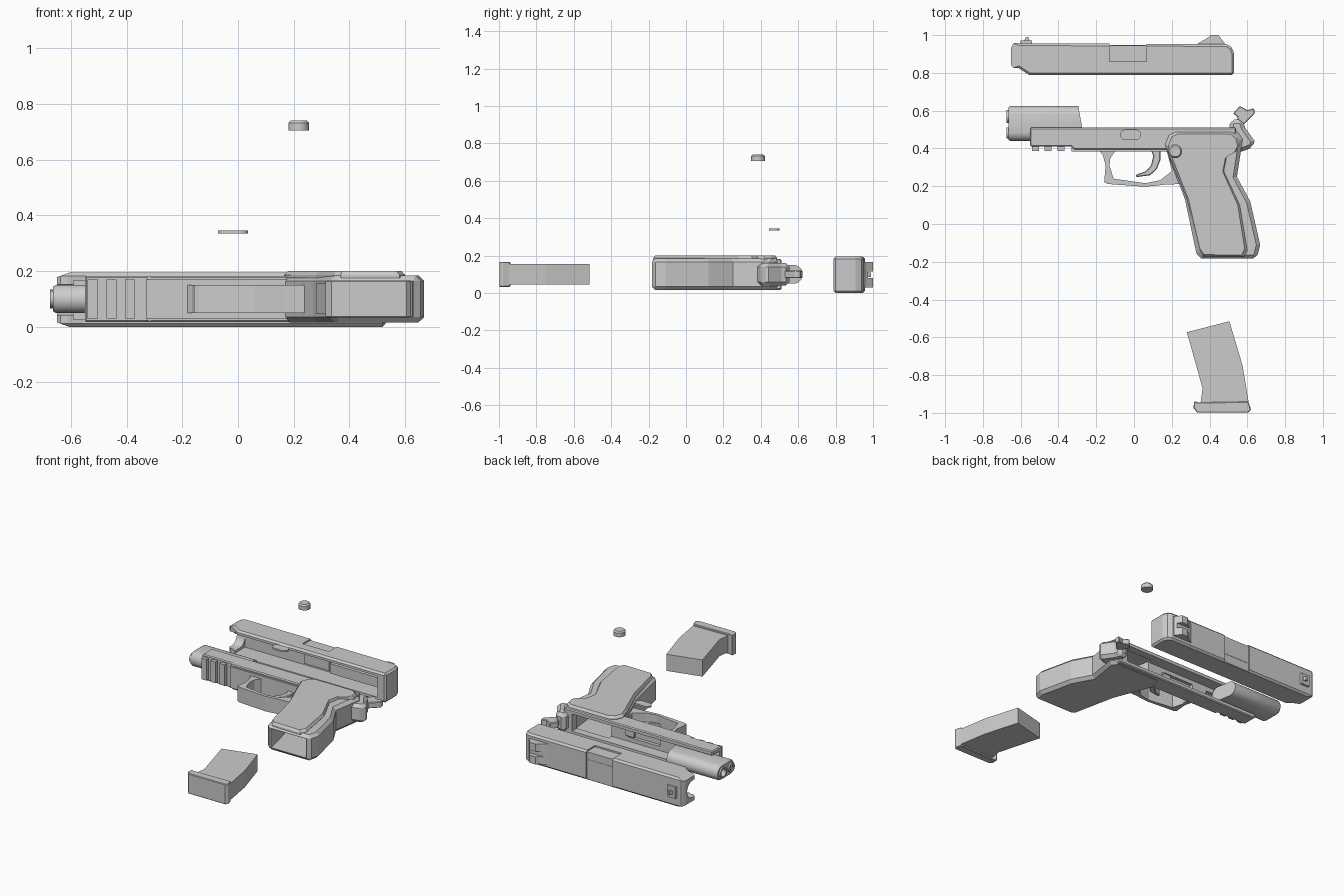
import bpy, bmesh, math

AX = {'z': lambda a, b, c: (a, b, c), 'y': lambda a, b, c: (a, c, b), 'x': lambda a, b, c: (c, a, b)}


def apply_mod(ob, kind, **props):
    m = ob.modifiers.new('m', kind)
    for k, v in props.items():
        setattr(m, k, v)
    bpy.context.view_layer.objects.active = ob
    bpy.ops.object.modifier_apply(modifier=m.name)


def loft(name, rings, bevel=0, smooth=False, segs=1):
    bm = bmesh.new()
    vs = [[bm.verts.new(p) for p in r] for r in rings]
    n = len(vs[0])
    for a, b in zip(vs, vs[1:]):
        for i in range(n):
            bm.faces.new((a[i], a[(i + 1) % n], b[(i + 1) % n], b[i]))
    bm.faces.new(vs[0])
    bm.faces.new(vs[-1])
    bmesh.ops.recalc_face_normals(bm, faces=bm.faces)
    me = bpy.data.meshes.new(name)
    bm.to_mesh(me)
    bm.free()
    ob = bpy.data.objects.new(name, me)
    bpy.context.collection.objects.link(ob)
    if bevel:
        apply_mod(ob, 'BEVEL', width=bevel, segments=segs, limit_method='ANGLE', angle_limit=math.radians(50))
    if smooth:
        bpy.ops.object.select_all(action='DESELECT')
        ob.select_set(True)
        bpy.context.view_layer.objects.active = ob
        bpy.ops.object.shade_smooth_by_angle(angle=math.radians(35))
    return ob


def prism(name, pts, c0, c1, axis='z', **kw):
    return loft(name, [[AX[axis](a, b, c) for a, b in pts] for c in (c0, c1)], **kw)


def box(name, x0, x1, y0, y1, z0, z1, **kw):
    return prism(name, [(x0, y0), (x1, y0), (x1, y1), (x0, y1)], z0, z1, **kw)


def circle(a, b, r, n=20, stretch=0):
    # stadium when stretch > 0, elongated along the first axis
    out = []
    for i in range(n):
        t = 2 * math.pi * (i + .5) / n
        out.append((a + r * math.cos(t) + math.copysign(stretch, math.cos(t)), b + r * math.sin(t)))
    return out


def cut(ob, *cutters):
    for c in cutters:
        c.hide_render = True
        apply_mod(ob, 'BOOLEAN', operation='DIFFERENCE', object=c, solver='EXACT')
        bpy.data.objects.remove(c)


# slide shell
slide = prism('slide', [(-.65, .945), (-.635, .957), (.49, .952), (.515, .938), (.53, .905), (.53, .788),
                        (-.555, .788), (-.61, .825), (-.65, .828)], 0, .194, bevel=.012)
cut(slide,
    prism('c', [(-.7, .2), (-.7, .16), (-.59, .2)], .7, 1.1, 'y'),
    prism('c', [(-.7, -.006), (-.59, -.006), (-.7, .034)], .7, 1.1, 'y'),
    box('c', -.13, .065, .945, 1.1, -.1, .3),
    box('c', -.13, .065, .86, 1.1, .184, .3),
    box('c', -.59, .47, .7, .915, .027, .167),
    prism('c', circle(.83, .097, .056, 24, .03), -.7, -.55, 'x'),
    box('c', -.7, -.55, .7, .82, .041, .153))
box('breech_block', .09, .48, .835, .93, .065, .13)
box('barrel_hood', -.125, .06, .87, .947, .06, .135)

# sights
prism('front_sight_base', [(-.605, .95), (-.54, .95), (-.54, .972), (-.6, .972)], .06, .135)
prism('front_sight_post', [(-.585, .965), (-.55, .965), (-.56, .99), (-.572, .99)], .085, .11)
rear = prism('rear_sight', [(.34, .945), (.48, .945), (.48, .957), (.447, 1), (.405, 1), (.39, .985), (.34, .957)],
             .03, .165)
cut(rear, box('c', .3, .5, .972, 1.1, .08, .115))


# grip and frame share the channel and magazine well
def channel():
    return box('c', -.7, .48, .432, .7, .043, .157)


def well():
    return prism('c', [(.378, -.25), (.635, -.25), (.59, .1), (.51, .28), (.49, .46), (.24, .46), (.30, .13),
                       (.365, -.15)], .037, .163)


frame = prism('frame', [(-.55, .51), (.54, .51), (.54, .395), (-.32, .395), (-.33, .41), (-.55, .41)], .017, .183,
              bevel=.006)
cut(frame, channel(), well(), box('c', -.11, .12, .3, .5, .07, .13), box('c', -.3, -.22, .35, .5, .075, .125))
grip = prism('grip', [(.165, .40), (.20, .50), (.54, .50), (.575, .45), (.565, .38), (.545, .25), (.615, .12),
                      (.668, -.11), (.65, -.183), (.355, -.183), (.33, -.155), (.27, .13), (.19, .34)], .015, .185,
             bevel=.02)
cut(grip, channel(), well())

# raised side panel of the grip
panel = [(.165, .42), (.185, .47), (.22, .487), (.52, .487), (.55, .46), (.56, .42), (.54, .385), (.49, .355),
         (.475, .28), (.56, .10), (.60, -.14), (.58, -.176), (.37, -.172), (.345, -.14), (.28, .13), (.19, .35)]
cx, cy = .4, .17
loft('grip_panel', [[(x, y, .175) for x, y in panel], [(x, y, .186) for x, y in panel],
                    [(x + (cx - x) * .07, y + (cy - y) * .03, .201) for x, y in panel]])

# rear tang and hammer
prism('tang', [(.50, .45), (.505, .51), (.51, .553), (.575, .553), (.588, .51), (.638, .44), (.63, .405), (.56, .38),
               (.52, .36)], .04, .16, bevel=.02)
prism('hammer', [(.535, .53), (.55, .565), (.525, .585), (.56, .625), (.60, .603), (.635, .613), (.64, .585),
                 (.615, .56), (.585, .53)], .08, .12, bevel=.004)

# accessory rail ribs and underside
for i in range(3):
    box(f'rail_rib_{i + 1}', -.54 + .067 * i, -.503 + .067 * i, .387, .415, .03, .17)
box('frame_underside', -.33, .2, .385, .41, .03, .17)

# trigger guard and trigger
guard = prism('trigger_guard', [(-.19, .395), (-.165, .365), (-.15, .31), (-.158, .222), (-.14, .212), (.06, .197),
                                (.16, .208), (.25, .212), (.28, .25), (.21, .395)], .05, .15)
cut(guard, prism('c', [(-.10, .385), (-.125, .35), (-.13, .31), (-.108, .24), (.06, .216), (.14, .232), (.20, .28),
                       (.175, .385)], 0, .2))
prism('trigger', [(.07, .44), (.14, .44), (.14, .34), (.12, .29), (.085, .258), (.01, .248), (.012, .262),
                  (.06, .278), (.09, .31), (.102, .36)], .078, .122, bevel=.004)

# barrel, muzzle ring and spring guide
def barrel_ring(x_low, x_high, r):
    return [(x_low + (x_high - x_low) * (y - .44) / .185, y, z) for y, z in circle(.532, .1, r, 28, .0425)]


barrel = loft('barrel', [barrel_ring(-.665, -.665, .044), barrel_ring(-.655, -.655, .05),
                         barrel_ring(-.262, -.295, .05)], smooth=True)
cut(barrel, prism('c', circle(.57, .1, .028), -.7, -.3, 'x'))
ring = prism('muzzle_ring', circle(.57, .1, .035), -.675, -.64, 'x', smooth=True)
cut(ring, prism('c', circle(.57, .1, .025), -.7, -.5, 'x'))
guide = prism('spring_guide', circle(.482, .1, .03), -.675, -.64, 'x', smooth=True)
cut(guide, prism('c', circle(.482, .1, .018), -.7, -.667, 'x'))

# magazine
prism('magazine_body', [(.28, -.573), (.505, -.515), (.575, -.75), (.608, -.95), (.352, -.95), (.363, -.87)],
      .045, .155)
prism('magazine_base', [(.318, -.938), (.345, -.945), (.605, -.94), (.62, -.982), (.605, -.998), (.335, -.998),
                        (.315, -.975)], .033, .167, bevel=.004)

# exploded side pieces: small cover plate and round button
prism('cover_plate', circle(-.018, .472, .028, 20, .027), .335, .346)
loft('round_button', [[(x, y, z) for x, y in circle(.218, .385, r, 24)]
                      for r, z in ((.037, .705), (.037, .732), (.029, .741))], smooth=True)
